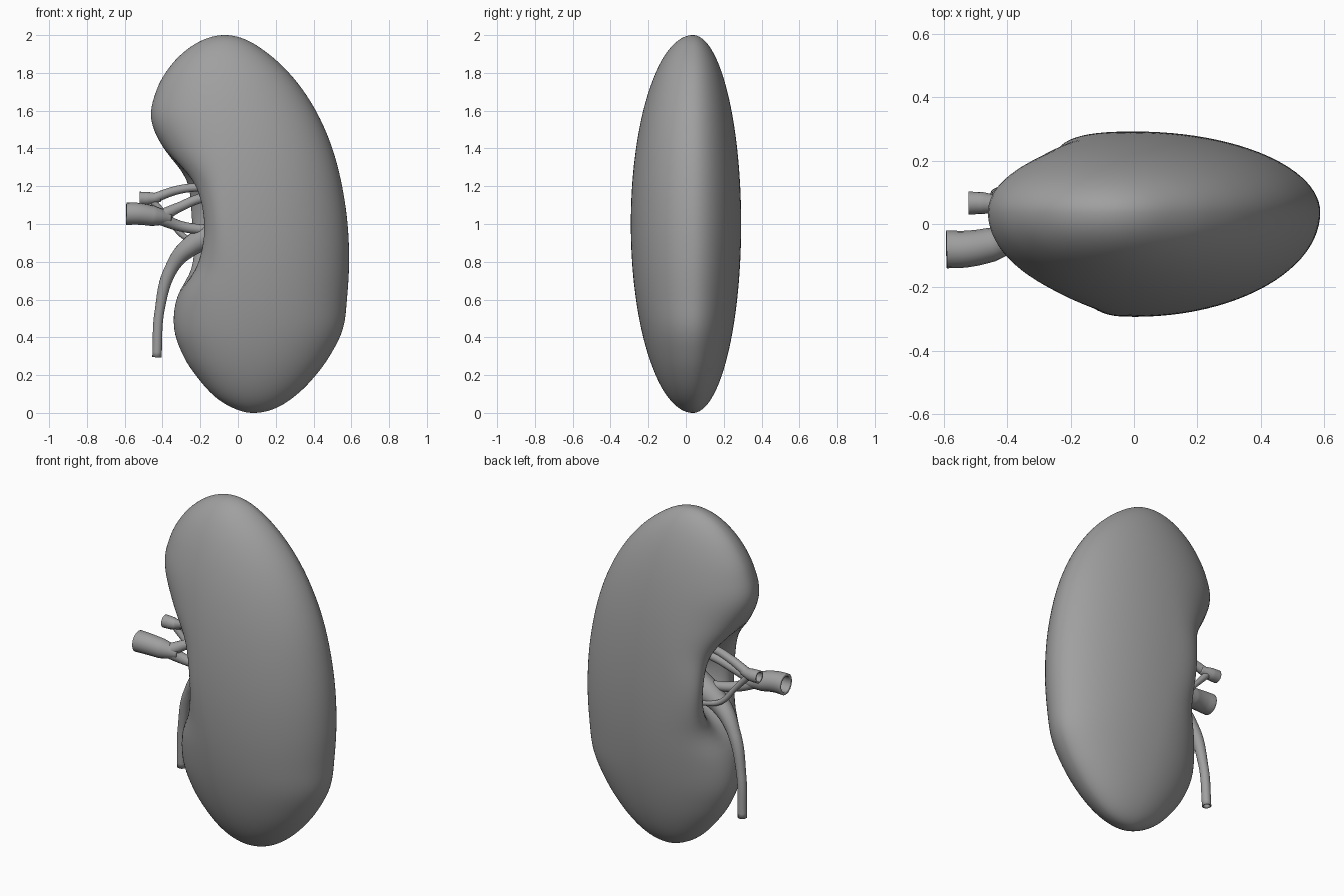
import bpy, bmesh, math
from mathutils import Vector

if "Cube" in bpy.data.objects:
    bpy.data.objects.remove(bpy.data.objects["Cube"])

grey = bpy.data.materials.new("organ grey")
grey.use_nodes = True
COLOUR = (0.35, 0.35, 0.35, 1)
grey.diffuse_color = COLOUR
grey.node_tree.nodes["Principled BSDF"].inputs["Base Color"].default_value = COLOUR

# Side outlines, evenly spaced by angle from the top pole to the bottom pole
INNER = [-.07, -.17, -.27, -.362, -.432, -.46, -.39, -.26, -.215,
         -.245, -.325, -.338, -.285, -.20, -.11, -.01, .08]
OUTER = [-.07, .03, .13, .24, .345, .435, .505, .552, .58,
         .588, .578, .555, .48, .385, .285, .185, .08]


def spline(values, t):
    """Smooth interpolation through evenly spaced values."""
    last = len(values) - 1
    i = min(int(t), last - 1)
    f = t - i
    p1, p2 = values[i], values[i + 1]
    p0 = values[i - 1] if i > 0 else 2 * p1 - p2
    p3 = values[i + 2] if i + 2 <= last else 2 * p2 - p1
    return p1 + f / 2 * (p2 - p0 + f * (2 * p0 - 5 * p1 + 4 * p2 - p3
                                        + f * (3 * (p1 - p2) + p3 - p0)))


def body_point(t, angle):
    """Point on the body: t runs down the outline, angle goes round a slice."""
    swell = math.sin(math.pi * t / (len(INNER) - 1))
    z = 1 + math.cos(math.pi * t / (len(INNER) - 1))
    middle = .08 - .075 * z
    c, s = math.cos(angle), math.sin(angle)
    y = .037 + swell * s * (.255 if s > 0 else .33)
    if c >= 0:
        return Vector((middle + (spline(OUTER, t) - middle) * c, y, z))
    # inner side: blunt waist, prominent back lip, hollow for the vessels
    waist = math.exp(-((z - 1.02) / .3) ** 2)
    x = middle + (spline(INNER, t) - middle) * (-c) ** (1 - .4 * waist)
    x += .2 * waist * max(s, 0) ** 2 * c
    x += .3 * math.exp(-((y - .01) / .09) ** 2 - ((z - 1.02) / .2) ** 2)
    return Vector((x, y, z))


def make_body(rows=80, sides=96):
    bm = bmesh.new()
    span = len(INNER) - 1
    top = bm.verts.new(body_point(0, 0))
    bottom = bm.verts.new(body_point(span, 0))
    rings = [[bm.verts.new(body_point(span * r / rows, math.tau * k / sides))
              for k in range(sides)] for r in range(1, rows)]
    for k in range(sides):
        n = (k + 1) % sides
        bm.faces.new((top, rings[0][k], rings[0][n]))
        bm.faces.new((bottom, rings[-1][n], rings[-1][k]))
        for a, b in zip(rings, rings[1:]):
            bm.faces.new((a[k], b[k], b[n], a[n]))
    bmesh.ops.recalc_face_normals(bm, faces=bm.faces)
    for face in bm.faces:
        face.smooth = True
    mesh = bpy.data.meshes.new("kidney_body")
    bm.to_mesh(mesh)
    bm.free()
    mesh.materials.append(grey)
    body = bpy.data.objects.new("kidney_body", mesh)
    bpy.context.collection.objects.link(body)


def tube(name, points):
    """Open-ended hollow tube through (x, y, z, radius) points."""
    curve = bpy.data.curves.new(name, "CURVE")
    curve.dimensions = "3D"
    curve.bevel_depth = 1
    curve.bevel_resolution = 6
    curve.resolution_u = 10
    path = curve.splines.new("BEZIER")
    path.bezier_points.add(len(points) - 1)
    for knot, (x, y, z, radius) in zip(path.bezier_points, points):
        knot.co = (x, y, z)
        knot.radius = radius
        knot.handle_left_type = knot.handle_right_type = "AUTO"
    path.use_smooth = True
    curve.materials.append(grey)
    obj = bpy.data.objects.new(name, curve)
    bpy.context.collection.objects.link(obj)
    wall = obj.modifiers.new("wall", "SOLIDIFY")
    wall.thickness = .25 * points[0][3]
    wall.offset = -1


make_body()

# Large vein and its branches
tube("vein_trunk", [(-.592, -.08, 1.055, .06), (-.53, -.079, 1.054, .058),
                    (-.45, -.065, 1.043, .054), (-.36, -.04, 1.03, .032)])
tube("vein_upper_branch", [(-.41, -.055, 1.04, .036), (-.31, -.02, 1.09, .026),
                           (-.2, 0, 1.135, .025), (-.02, .01, 1.16, .025)])
tube("vein_lower_branch", [(-.41, -.055, 1.03, .036), (-.31, -.02, .99, .028),
                           (-.18, 0, .97, .026), (-.02, .01, .96, .026)])

# Artery and its branches
tube("artery_trunk", [(-.522, .066, 1.135, .036), (-.48, .066, 1.135, .035),
                      (-.41, .06, 1.14, .022)])
tube("artery_upper_branch", [(-.45, .063, 1.135, .026), (-.32, .045, 1.18, .023),
                             (-.2, .02, 1.195, .022), (-.03, .01, 1.19, .022)])
tube("artery_lower_branch", [(-.46, .063, 1.13, .02), (-.37, .07, 1.03, .015),
                             (-.28, .08, .93, .015), (-.15, .08, .89, .015)])

# Ureter, widening into the hollow
tube("ureter", [(-.43, .09, .295, .025), (-.415, .08, .545, .026),
                (-.35, .06, .77, .036), (-.24, .03, .89, .055),
                (-.02, .01, .98, .095)])
